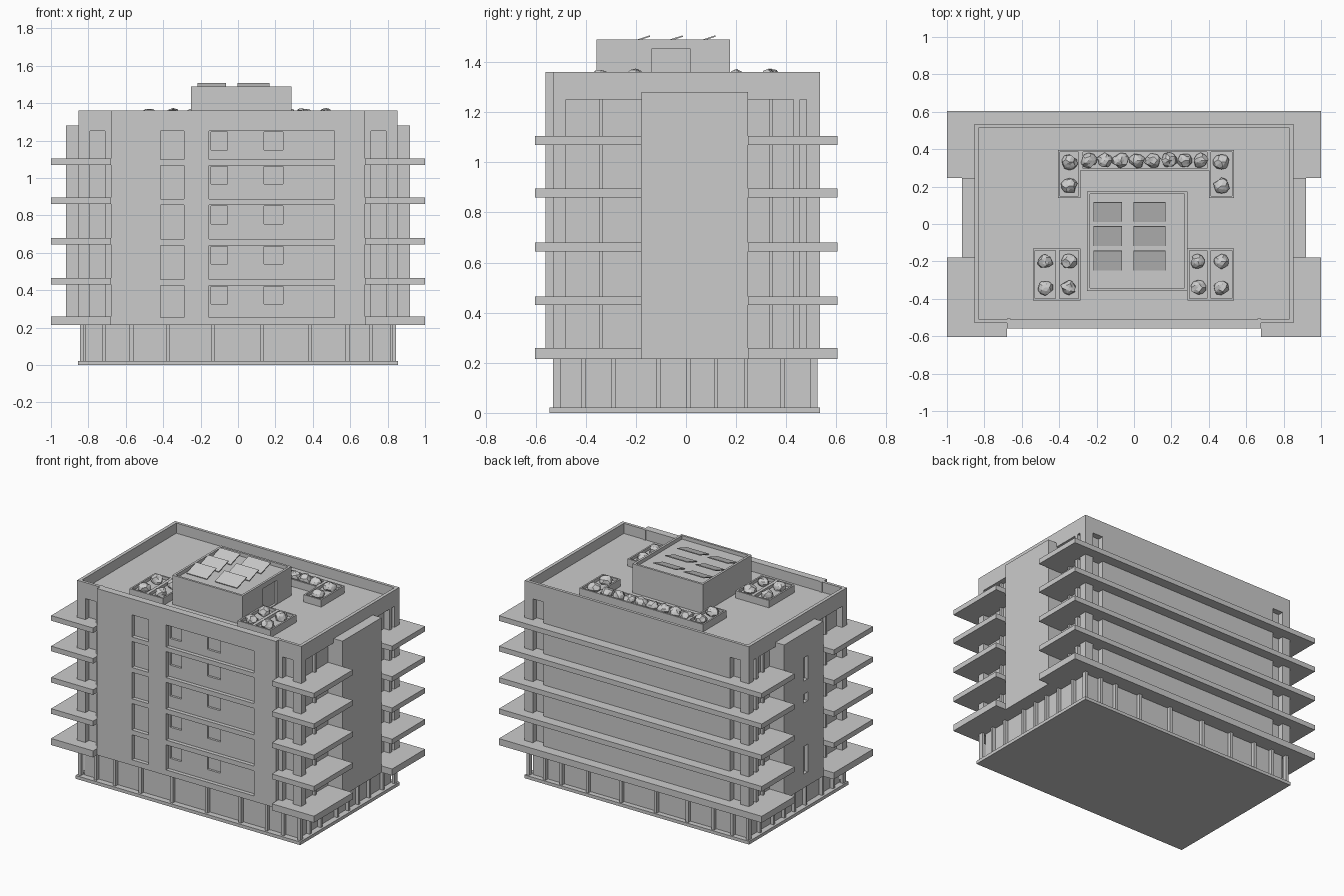
import bpy, bmesh, random
from mathutils import Vector, Matrix

if "Cube" in bpy.data.objects:
    bpy.data.objects.remove(bpy.data.objects["Cube"])

random.seed(4)


def finish(name, bm):
    bmesh.ops.recalc_face_normals(bm, faces=bm.faces[:])
    me = bpy.data.meshes.new(name)
    bm.to_mesh(me)
    bm.free()
    ob = bpy.data.objects.new(name, me)
    bpy.context.collection.objects.link(ob)
    return ob


def add_box(bm, x0, x1, y0, y1, z0, z1):
    m = Matrix.Translation(((x0 + x1) / 2, (y0 + y1) / 2, (z0 + z1) / 2))
    m = m @ Matrix.Diagonal((abs(x1 - x0), abs(y1 - y0), z1 - z0, 1))
    bmesh.ops.create_cube(bm, size=1, matrix=m)


def boxes(name, items):
    bm = bmesh.new()
    for b in items:
        add_box(bm, *b)
    return finish(name, bm)


def add_prism(bm, pts, z0, z1):
    f = bm.faces.new([bm.verts.new((x, y, z0)) for x, y in pts])
    r = bmesh.ops.extrude_face_region(bm, geom=[f])
    vs = [v for v in r['geom'] if isinstance(v, bmesh.types.BMVert)]
    bmesh.ops.translate(bm, vec=(0, 0, z1 - z0), verts=vs)


def cut(ob, items):
    cutter = boxes("cutter", items)
    cutter.hide_render = True
    md = ob.modifiers.new("cut", 'BOOLEAN')
    md.operation, md.solver, md.object = 'DIFFERENCE', 'EXACT', cutter
    bpy.context.view_layer.objects.active = ob
    bpy.ops.object.modifier_apply(modifier=md.name)
    bpy.data.objects.remove(cutter)


# Floor levels: underside and top of each balcony slab
floors = [(0.215, 0.26), (0.43, 0.465), (0.645, 0.68), (0.86, 0.895), (1.07, 1.105)]
tops = [0.425, 0.64, 0.855, 1.067, 1.25]

# Ground floor: plinth, recessed glass and posts
boxes("plinth", [(-0.855, 0.855, -0.545, 0.535, 0, 0.022)])
boxes("ground_glass", [(-0.815, 0.815, -0.505, 0.5, 0.01, 0.225)])
post_x = [-0.835, -0.715, -0.57, -0.375, -0.135, 0.13, 0.385, 0.585, 0.71, 0.835]
post_y = [-0.41, -0.29, -0.11, 0.01, 0.12, 0.24, 0.385]
posts = []
for x in post_x:
    for y0, y1 in ((-0.53, -0.5), (0.495, 0.525)):
        posts.append((x - 0.01, x + 0.01, y0, y1, 0.02, 0.22))
for y in post_y:
    for s in (-1, 1):
        posts.append((s * 0.81, s * 0.84, y - 0.008, y + 0.008, 0.02, 0.22))
boxes("ground_posts", posts)

# Main block with roof well and tall recessed openings at the corners
body = boxes("main_block", [(-0.853, 0.853, -0.53, 0.535, 0.215, 1.36)])
openings = [(-0.83, 0.83, -0.51, 0.515, 1.29, 1.5)]
for s in (-1, 1):
    for y0, y1 in ((-0.6, -0.49), (0.495, 0.6)):
        openings.append((s * 0.71, s * 0.79, y0, y1, 0.25, 1.25))
    for y0, y1 in ((-0.48, -0.17), (0.23, 0.43), (0.455, 0.482)):
        openings.append((s * 0.81, s * 0.9, y0, y1, 0.25, 1.25))
cut(body, openings)
boxes("side_mullions", [(s * 0.8, s * 0.83, y - 0.008, y + 0.008, 0.25, 1.25)
                        for s in (-1, 1) for y in (-0.34, 0.34)])

# Projecting front facade with window recesses
facade = boxes("front_facade", [(-0.68, 0.68, -0.56, -0.505, 0.215, 1.36)])
windows, panes = [], []
for (z0, z1), t in zip(floors, tops):
    b = z1 - 0.007
    windows += [(-0.415, -0.29, -0.6, -0.533, b, t), (-0.155, 0.515, -0.6, -0.533, b, t)]
    panes += [(-0.145, -0.055, -0.6, -0.518, t - 0.1, t - 0.005),
              (0.14, 0.24, -0.6, -0.518, t - 0.1, t - 0.005)]
cut(facade, windows)
cut(facade, panes)
cut(body, panes)
cut(facade, [(-0.66, 0.66, -0.51, -0.4, 1.29, 1.5)])

# Side cores, the left one with slot windows
for name, s in (("left_core", -1), ("right_core", 1)):
    core = boxes(name, [(s * 0.8, s * 0.92, -0.178, 0.247, 0.215, 1.28)])
    if s < 0:
        cut(core, [(-0.95, -0.895, -0.01, 0.035, a, b)
                   for a, b in ((0.31, 0.5), (0.8, 0.86), (0.95, 1.11))])

# Balcony slabs: U around the back, L at each front corner
bm = bmesh.new()
half = [(1, 0.605), (1, 0.247), (0.78, 0.247), (0.78, 0.48)]
back = half + [(-x, y) for x, y in reversed(half)]
corner = [(0.68, -0.603), (1, -0.603), (1, -0.178), (0.78, -0.178), (0.78, -0.47), (0.68, -0.47)]
for z0, z1 in floors:
    add_prism(bm, back, z0, z1)
    for s in (-1, 1):
        add_prism(bm, [(s * x, y) for x, y in corner], z0, z1)
finish("balcony_slabs", bm)

# Rooftop room with sunken roof and a door recess
room = boxes("roof_room", [(-0.25, 0.285, -0.357, 0.175, 1.28, 1.49)])
cut(room, [(-0.235, 0.27, -0.342, 0.16, 1.465, 1.6), (0.27, 0.4, -0.135, 0.015, 1.295, 1.455)])

# Tilted solar panels
bm = bmesh.new()
for x0, x1 in ((-0.217, -0.063), (-0.002, 0.168)):
    for y in (-0.196, -0.065, 0.065):
        m = (Matrix.Translation(((x0 + x1) / 2, y, 1.487)) @ Matrix.Rotation(0.32, 4, 'X')
             @ Matrix.Diagonal((x1 - x0, 0.11, 0.006, 1)))
        bmesh.ops.create_cube(bm, size=1, matrix=m)
finish("solar_panels", bm)

# Planters: open boxes, each with its shrubs (columns, rows)
planters = [(-0.54, -0.41, -0.41, -0.13, 1, 2), (-0.41, -0.285, -0.41, -0.13, 1, 2),
            (0.285, 0.40, -0.41, -0.13, 1, 2), (0.40, 0.535, -0.41, -0.13, 1, 2),
            (-0.407, -0.285, 0.14, 0.395, 1, 2), (-0.285, 0.40, 0.285, 0.395, 8, 1),
            (0.40, 0.535, 0.14, 0.395, 1, 2)]
w, rim = 0.011, 1.34
walls, shrubs = [], bmesh.new()
for x0, x1, y0, y1, nx, ny in planters:
    walls += [(x0, x1, y0, y0 + w, 1.28, rim), (x0, x1, y1 - w, y1, 1.28, rim),
              (x0, x0 + w, y0 + w, y1 - w, 1.28, rim), (x1 - w, x1, y0 + w, y1 - w, 1.28, rim),
              (x0 + w, x1 - w, y0 + w, y1 - w, 1.28, 1.32)]
    for i in range(nx):
        for j in range(ny):
            c = Vector((x0 + (x1 - x0) * (i + 0.5) / nx, y0 + (y1 - y0) * (j + 0.5) / ny, 1.335))
            r = bmesh.ops.create_icosphere(shrubs, subdivisions=2, radius=1)
            for v in r['verts']:
                k = random.uniform(0.8, 1.12)
                v.co = c + Vector((v.co.x * 0.042, v.co.y * 0.04, v.co.z * 0.036)) * k
boxes("planters", walls)
finish("shrubs", shrubs)
